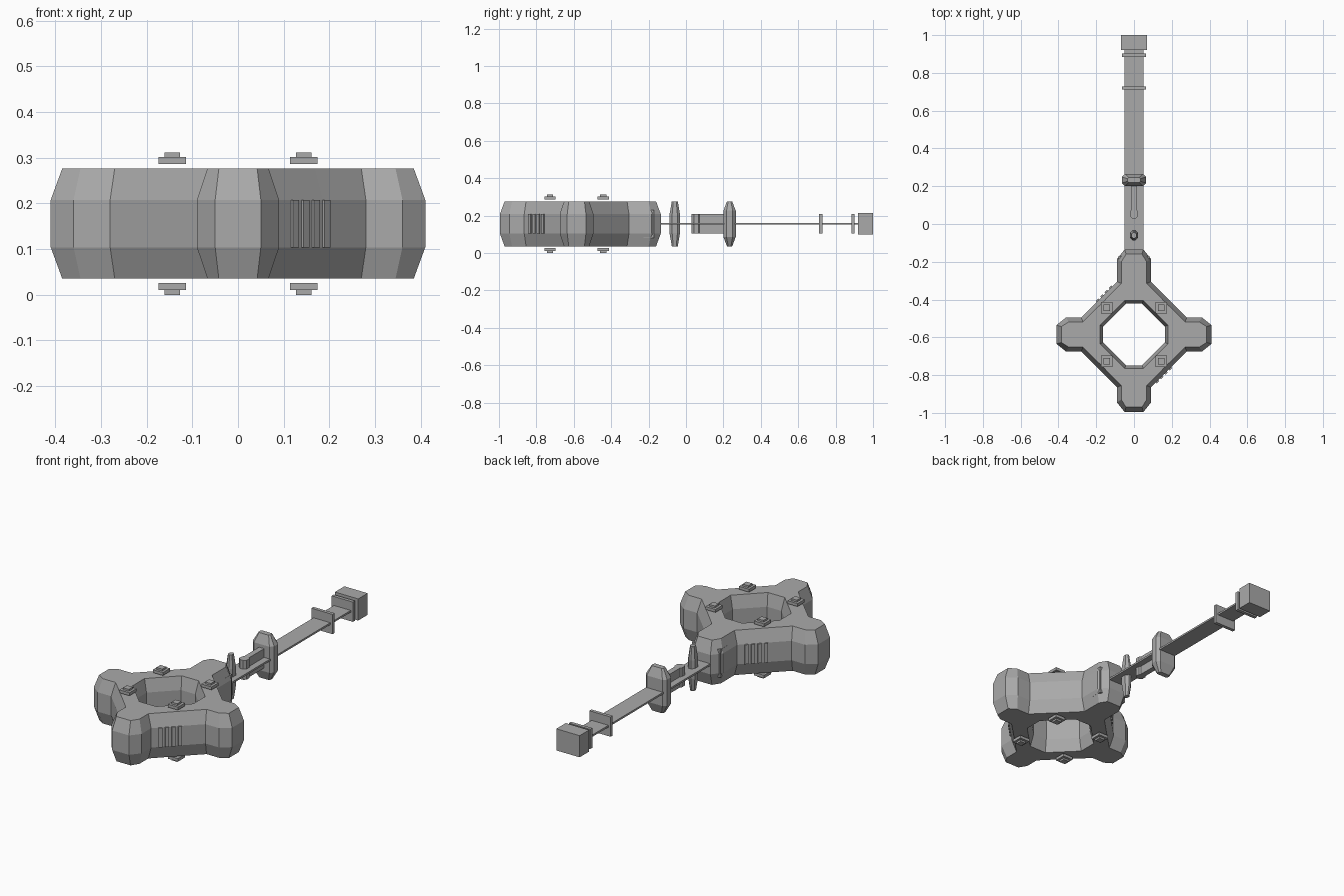
import bpy, bmesh, math
from mathutils import Matrix, Vector

cube = bpy.data.objects.get("Cube")
if cube:
    bpy.data.objects.remove(cube, do_unlink=True)

MID = 0.156          # height of the symmetry plane
HEAD_Y = -0.585      # centre of the head

grey = bpy.data.materials.new("plain_grey")
grey.use_nodes = True
grey.diffuse_color = (0.4, 0.4, 0.4, 1)
grey.node_tree.nodes["Principled BSDF"].inputs["Base Color"].default_value = (0.4, 0.4, 0.4, 1)


def finish(name, bm):
    bmesh.ops.recalc_face_normals(bm, faces=bm.faces)
    mesh = bpy.data.meshes.new(name)
    bm.to_mesh(mesh)
    bm.free()
    mesh.materials.append(grey)
    ob = bpy.data.objects.new(name, mesh)
    bpy.context.collection.objects.link(ob)
    return ob


def bridge(bm, a, b):
    for i in range(len(a)):
        j = (i + 1) % len(a)
        bm.faces.new((a[i], a[j], b[j], b[i]))


def box(name, centre, size, turn=0):
    bm = bmesh.new()
    bmesh.ops.create_cube(bm, size=1, matrix=Matrix.Translation(centre)
                          @ Matrix.Rotation(turn, 4, "Z") @ Matrix.Diagonal((*size, 1)))
    return finish(name, bm)


def stack(name, y, rows):
    """Loft chamfered sections (height from the middle, half x, half y)."""
    bm = bmesh.new()
    rings = []
    for dz, hx, hy in rows:
        c = hy * 0.5
        pts = [(hx, hy - c), (hx - c, hy), (c - hx, hy), (-hx, hy - c),
               (-hx, c - hy), (c - hx, -hy), (hx - c, -hy), (hx, c - hy)]
        rings.append([bm.verts.new((px, y + py, MID + dz)) for px, py in pts])
    for a, b in zip(rings, rings[1:]):
        bridge(bm, a, b)
    bm.faces.new(rings[0])
    bm.faces.new(rings[-1])
    return finish(name, bm)


def four_arms(half):
    """Mirror half a quadrant over its diagonal, then turn it four times."""
    quadrant = half + [(y, x) for x, y in reversed(half[:-1])]
    return [(Matrix.Rotation(k * math.pi / 2, 2) @ Vector(p))
            for k in range(4) for p in quadrant]


# Four-armed head with an open centre and bevelled rims
outer_mid = four_arms([(0.41, 0.05), (0.36, 0.09), (0.28, 0.09), (0.185, 0.185)])
outer_rim = four_arms([(0.385, 0.042), (0.345, 0.067), (0.27, 0.067), (0.168, 0.168)])
inner_mid = four_arms([(0.163, 0.015), (0.163, 0.03), (0.163, 0.042), (0.103, 0.103)])
inner_rim = four_arms([(0.18, 0.018), (0.18, 0.035), (0.18, 0.05), (0.115, 0.115)])
bm = bmesh.new()
rings = []
for outline, dz in ((outer_mid, -0.052), (outer_mid, 0.052), (outer_rim, 0.12),
                    (inner_rim, 0.12), (inner_mid, 0.052), (inner_mid, -0.052),
                    (inner_rim, -0.12), (outer_rim, -0.12)):
    # the arm that meets the shaft is a little longer
    rings.append([bm.verts.new((p.x, HEAD_Y + p.y + (0.04 if p.y > 0.32 else 0), MID + dz))
                  for p in outline])
for i, ring in enumerate(rings):
    bridge(bm, ring, rings[(i + 1) % len(rings)])
finish("head", bm)

# Ribs on two opposite diagonal walls
for side, label in ((1, "front"), (-1, "back")):
    for i in range(4):
        x = 0.122 + i * 0.023
        box(f"{label}_rib_{i + 1}", (side * x, HEAD_Y - side * (0.37 - x), MID),
            (0.018, 0.014, 0.104), math.pi / 4)

# Stepped studs above and below the head
for sx in (-1, 1):
    for sy in (-1, 1):
        for sz, label in ((1, "upper"), (-1, "lower")):
            x, y = sx * 0.144, HEAD_Y + sy * 0.142
            tag = f"{label}_{'left' if sx > 0 else 'right'}_{'back' if sy > 0 else 'front'}"
            box(f"{tag}_stud_base", (x, y, MID + sz * 0.138), (0.06, 0.06, 0.016))
            box(f"{tag}_stud_cap", (x, y, MID + sz * 0.151), (0.034, 0.034, 0.01))

# Cheek plates beside the socket arm
for sx, label in ((1, "left"), (-1, "right")):
    box(f"{label}_cheek", (sx * 0.068, -0.199, MID), (0.03, 0.058, 0.15))

# Flat shaft, raised spine and its rounded end
box("shaft", (0, 0.385, MID), (0.1, 1.13, 0.01))
box("spine", (0, 0.14, MID), (0.03, 0.16, 0.104))
stack("spine_end", 0.054, [(-0.052, 0.022, 0.024), (0.052, 0.022, 0.024)])

# Upright fin and cross guard
stack("fin", -0.06, [(-0.12, 0.012, 0.016), (-0.05, 0.02, 0.028),
                     (0.05, 0.02, 0.028), (0.12, 0.012, 0.016)])
stack("guard", 0.233, [(-0.12, 0.035, 0.014), (-0.07, 0.063, 0.033),
                       (0.07, 0.063, 0.033), (0.12, 0.035, 0.014)])

# Bands and end block
for label, y in (("middle", 0.72), ("rear", 0.893)):
    box(f"{label}_band", (0, y, MID), (0.126, 0.018, 0.106))
box("end_block", (0, 0.96, MID), (0.138, 0.08, 0.116))
